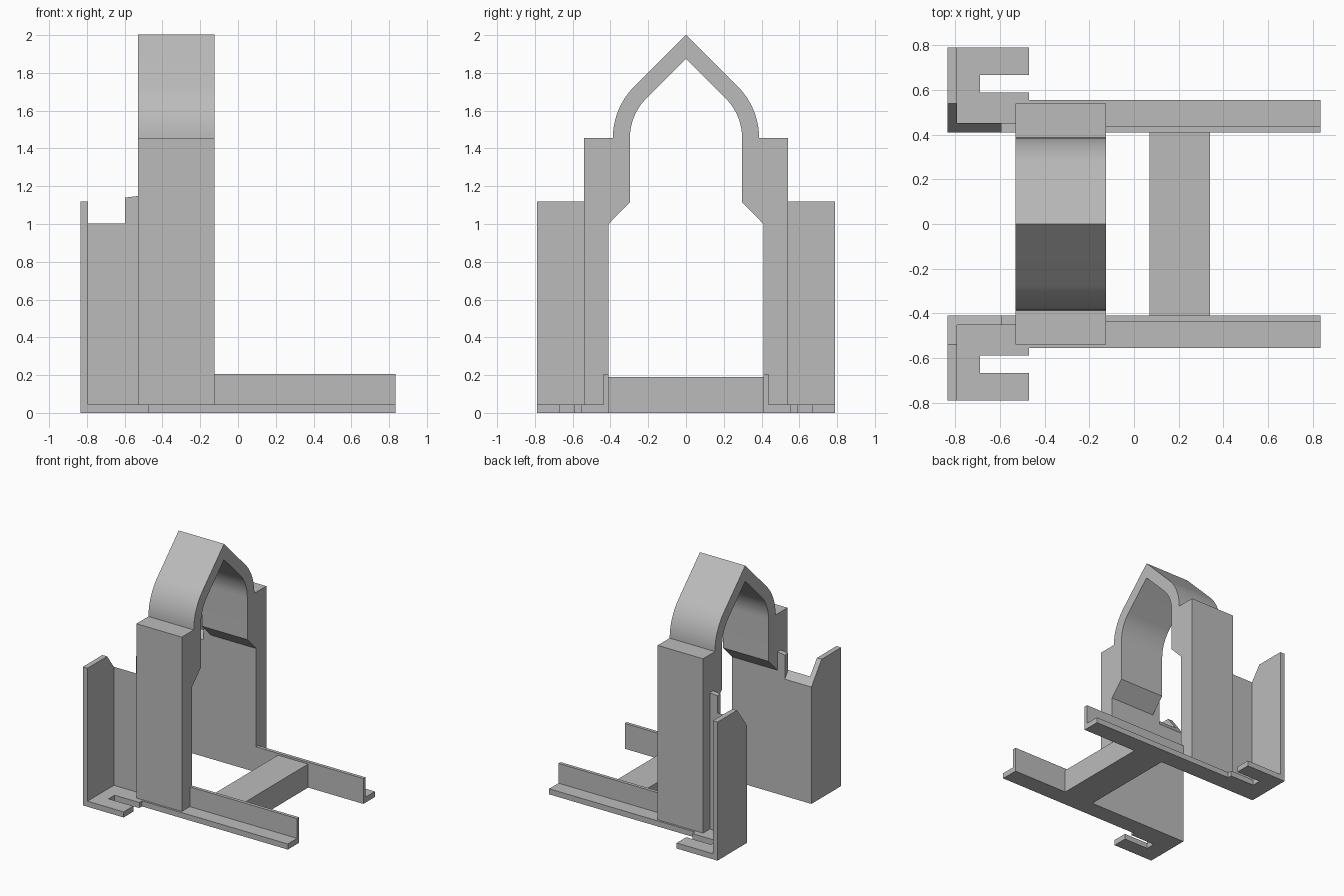
import bpy, bmesh
from math import sin, cos, radians
from mathutils import Vector

if "Cube" in bpy.data.objects:
    bpy.data.objects.remove(bpy.data.objects["Cube"])

grey = bpy.data.materials.new("plain grey")
grey.use_nodes = True
colour = (0.5, 0.5, 0.5, 1)
grey.diffuse_color = colour
grey.node_tree.nodes["Principled BSDF"].inputs["Base Color"].default_value = colour


def prism(name, outline, axis, start, end, mirrored=True):
    """Extrude a 2D outline along an axis, optionally mirrored across y = 0."""
    def place(p):
        co = list(p)
        co.insert("xyz".index(axis), start)
        return co
    bm = bmesh.new()
    face = bm.faces.new([bm.verts.new(place(p)) for p in outline])
    out = bmesh.ops.extrude_face_region(bm, geom=[face])
    shift = Vector((0, 0, 0))
    shift["xyz".index(axis)] = end - start
    moved = [v for v in out["geom"] if isinstance(v, bmesh.types.BMVert)]
    bmesh.ops.translate(bm, verts=moved, vec=shift)
    bmesh.ops.recalc_face_normals(bm, faces=bm.faces)
    mesh = bpy.data.meshes.new(name)
    bm.to_mesh(mesh)
    bm.free()
    mesh.materials.append(grey)
    obj = bpy.data.objects.new(name, mesh)
    bpy.context.collection.objects.link(obj)
    if mirrored:
        mod = obj.modifiers.new("Mirror", 'MIRROR')
        mod.use_axis = (False, True, False)
        mod.use_mirror_merge = False
    return obj


def rect(a0, a1, b0, b1):
    return [(a0, b0), (a1, b0), (a1, b1), (a0, b1)]


FLOOR = 0.045    # thickness of the base plates
INNER = 0.41     # inner face of everything on each side
SPRING = 1.455   # height where the arch starts to curve
LEFT, RIGHT = -0.835, 0.835


def arc(radius, steps=16):
    angles = [radians(45 * i / steps) for i in range(steps + 1)]
    return [(radius * cos(a), SPRING + radius * sin(a)) for a in angles]


# Pointed arch with its two columns: one half profile, reflected
R_OUT, R_IN, TIP = 0.387, 0.297, 2 ** 0.5
outer = [(0.54, FLOOR), (0.54, SPRING)] + arc(R_OUT)
inner = [(INNER, FLOOR), (INNER, 1.0), (R_IN, 1.115)] + arc(R_IN)


def flip(points):
    return [(-y, z) for y, z in points]


profile = (outer + [(0, SPRING + R_OUT * TIP)] + flip(outer)[::-1]
           + flip(inner) + [(0, SPRING + R_IN * TIP)] + inner[::-1])
arch = prism("pointed_arch", profile, "x", -0.53, -0.125, mirrored=False)
bpy.ops.object.select_all(action='DESELECT')
arch.select_set(True)
bpy.context.view_layer.objects.active = arch
bpy.ops.object.shade_smooth_by_angle(angle=radians(30))

# Base plate: rail plus wider foot with an open slot
foot = [(LEFT, INNER), (RIGHT, INNER), (RIGHT, 0.556), (-0.47, 0.556),
        (-0.47, 0.59), (-0.69, 0.59), (-0.69, 0.667), (-0.47, 0.667),
        (-0.47, 0.79), (LEFT, 0.79)]
prism("base_rail", foot, "z", 0, FLOOR)

# Upright lip along the inner edge of each rail
prism("rail_lip", rect(-0.125, RIGHT, INNER, 0.437), "z", FLOOR, 0.205)

# Bar joining the rails
prism("cross_bar", rect(0.07, 0.34, -INNER, INNER), "z", 0, 0.19, mirrored=False)

# End wall with a sloped inner shoulder
end = [(INNER, FLOOR), (0.79, FLOOR), (0.79, 1.12), (0.54, 1.12), (INNER, 0.945)]
prism("end_wall", end, "x", LEFT, -0.793)

# Low side wall with the same slope, ending in a taller post at the column
side = [(INNER, FLOOR), (0.453, FLOOR), (0.453, 1.003), (INNER, 0.945)]
prism("side_wall", side, "x", -0.793, -0.597)
post = [(-0.597, FLOOR), (-0.53, FLOOR), (-0.53, 1.148), (-0.597, 1.14)]
prism("side_post", post, "y", INNER, 0.453)
